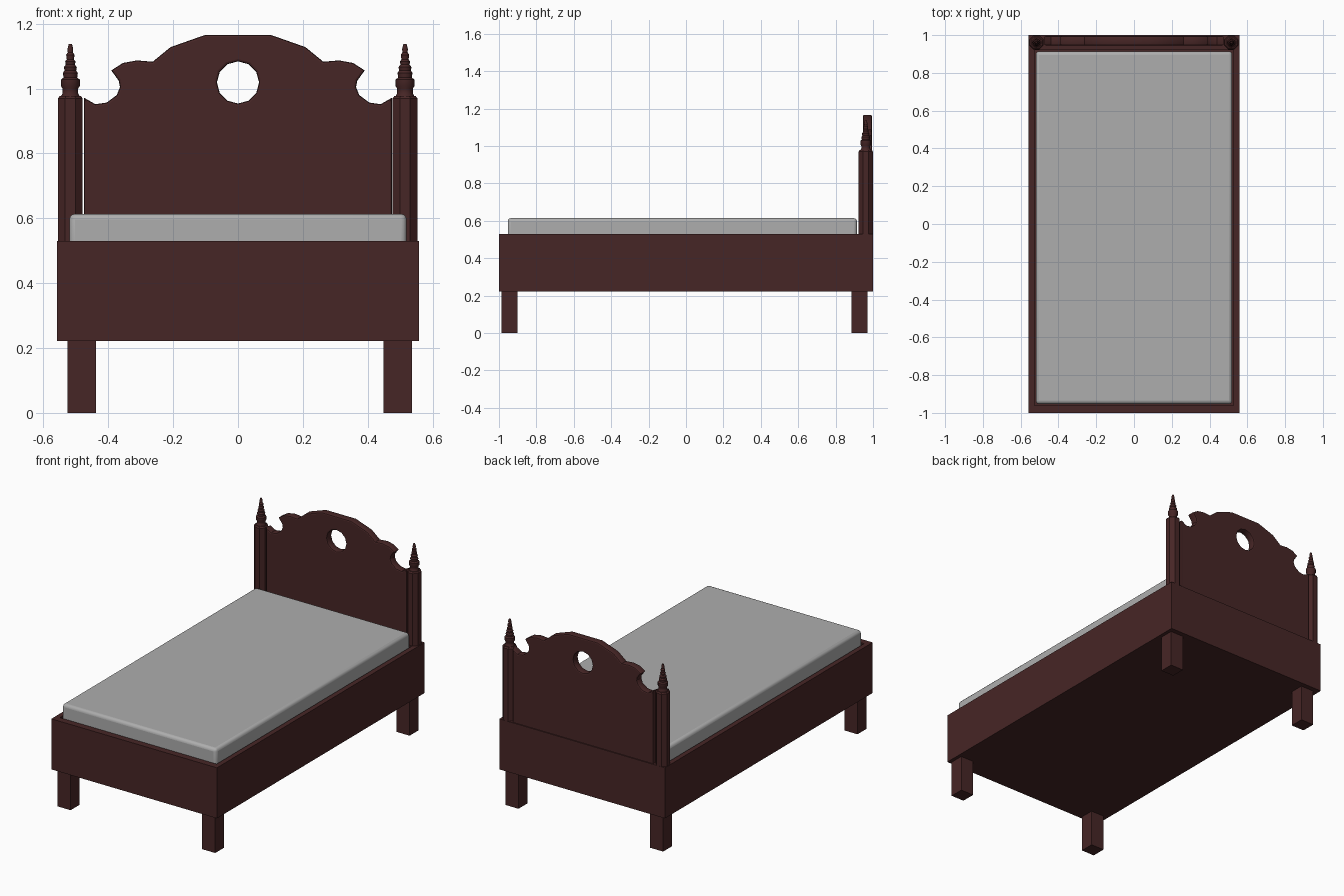
import bpy, bmesh, math
from mathutils import Matrix

if "Cube" in bpy.data.objects:
    bpy.data.objects.remove(bpy.data.objects["Cube"])


def material(name, rgb):
    m = bpy.data.materials.new(name)
    m.diffuse_color = (*rgb, 1)
    m.use_nodes = True
    m.node_tree.nodes["Principled BSDF"].inputs["Base Color"].default_value = m.diffuse_color
    return m


WOOD = material("dark red wood", (0.062, 0.019, 0.019))
CLOTH = material("grey fabric", (0.42, 0.42, 0.42))


def finish(name, bm, mat):
    bmesh.ops.recalc_face_normals(bm, faces=bm.faces)
    me = bpy.data.meshes.new(name)
    bm.to_mesh(me)
    bm.free()
    me.materials.append(mat)
    ob = bpy.data.objects.new(name, me)
    bpy.context.collection.objects.link(ob)
    return ob


def box_bm(x0, x1, y0, y1, z0, z1):
    bm = bmesh.new()
    bmesh.ops.create_cube(bm, size=1)
    for v in bm.verts:
        v.co = ((x0, x1)[v.co.x > 0], (y0, y1)[v.co.y > 0], (z0, z1)[v.co.z > 0])
    return bm


def smooth(ob, angle):
    bpy.ops.object.select_all(action='DESELECT')
    ob.select_set(True)
    bpy.context.view_layer.objects.active = ob
    bpy.ops.object.shade_smooth_by_angle(angle=math.radians(angle))


def lathe(name, profile, sides, x, y, turn=0.0):
    bm = bmesh.new()
    rings = []
    for r, z in profile:
        rings.append([bm.verts.new((x + r * math.cos(turn + 2 * math.pi * i / sides),
                                    y + r * math.sin(turn + 2 * math.pi * i / sides), z))
                      for i in range(sides)])
    for a, b in zip(rings, rings[1:]):
        for i in range(sides):
            j = (i + 1) % sides
            bm.faces.new((a[i], a[j], b[j], b[i]))
    bm.faces.new(rings[0])
    bm.faces.new(rings[-1])
    return finish(name, bm, WOOD)


# bed frame: closed box with a shallow recess for the mattress
bm = box_bm(-0.558, 0.558, -1, 1, 0.222, 0.53)
bm.faces.ensure_lookup_table()
bm.normal_update()
top = max(bm.faces, key=lambda f: f.calc_center_median().z)
bmesh.ops.inset_region(bm, faces=[top], thickness=0.03)
for v in top.verts:
    v.co.x = math.copysign(0.528, v.co.x)
    v.co.y = 0.92 if v.co.y > 0 else -0.96
floor = bmesh.ops.extrude_discrete_faces(bm, faces=[top])['faces'][0]
bmesh.ops.translate(bm, verts=floor.verts, vec=(0, 0, -0.1))
finish("bed_frame", bm, WOOD)

# square legs
for side, x in (("left", -0.482), ("right", 0.493)):
    for end, y in (("front", -0.943), ("back", 0.928)):
        finish(f"{end}_{side}_leg",
               box_bm(x - 0.044, x + 0.044, y - 0.043, y + 0.043, 0, 0.225), WOOD)

# mattress with soft rounded edges
mattress = finish("mattress", box_bm(-0.52, 0.52, -0.953, 0.914, 0.43, 0.614), CLOTH)
bev = mattress.modifiers.new("soft edges", 'BEVEL')
bev.width, bev.segments = 0.018, 3
smooth(mattress, 60)

# scrolled headboard outline (left half, bottom to crown), mirrored
half = [(-0.475, 0.50), (-0.475, 0.972), (-0.44, 0.952), (-0.405, 0.957), (-0.374, 0.98),
        (-0.364, 1.005), (-0.368, 1.025), (-0.391, 1.056), (-0.355, 1.079), (-0.312, 1.087),
        (-0.263, 1.083), (-0.208, 1.128), (-0.1, 1.166)]
outline = half + [(-x, z) for x, z in reversed(half)]
hole = [(0.065 * math.cos(a * math.pi / 6), 1.019 + 0.065 * math.sin(a * math.pi / 6))
        for a in range(12)]
cu = bpy.data.curves.new("headboard", 'CURVE')
cu.dimensions = '2D'
cu.fill_mode = 'BOTH'
cu.extrude = 0.017
cu.bevel_depth = 0.007
cu.bevel_resolution = 1
cu.offset = -0.007
for pts in (outline, hole):
    sp = cu.splines.new('POLY')
    sp.points.add(len(pts) - 1)
    for p, (x, z) in zip(sp.points, pts):
        p.co = (x, z, 0, 1)
    sp.use_cyclic_u = True
cu.materials.append(WOOD)
board = bpy.data.objects.new("headboard", cu)
board.matrix_world = Matrix.Translation((0, 0.970, 0)) @ Matrix.Rotation(math.pi / 2, 4, 'X')
bpy.context.collection.objects.link(board)
bpy.ops.object.select_all(action='DESELECT')
board.select_set(True)
bpy.context.view_layer.objects.active = board
bpy.ops.object.convert(target='MESH')
smooth(bpy.context.view_layer.objects.active, 30)

# eight-sided posts with turned finials
R = 0.038 / math.cos(math.pi / 8)
FINIAL = [(0.032, 0.972), (0.024, 0.985), (0.024, 1.0), (0.029, 1.008), (0.029, 1.028),
          (0.021, 1.034), (0.023, 1.048), (0.018, 1.056), (0.020, 1.066), (0.014, 1.074),
          (0.016, 1.084), (0.011, 1.09), (0.013, 1.104), (0.008, 1.112), (0.009, 1.122),
          (0.005, 1.137)]
for side, x in (("left", -0.517), ("right", 0.515)):
    lathe(f"{side}_post", [(R, 0.50), (R, 0.97), (R * 0.85, 0.978)], 8, x, 0.961, math.pi / 8)
    smooth(lathe(f"{side}_finial", FINIAL, 12, x, 0.961), 35)
